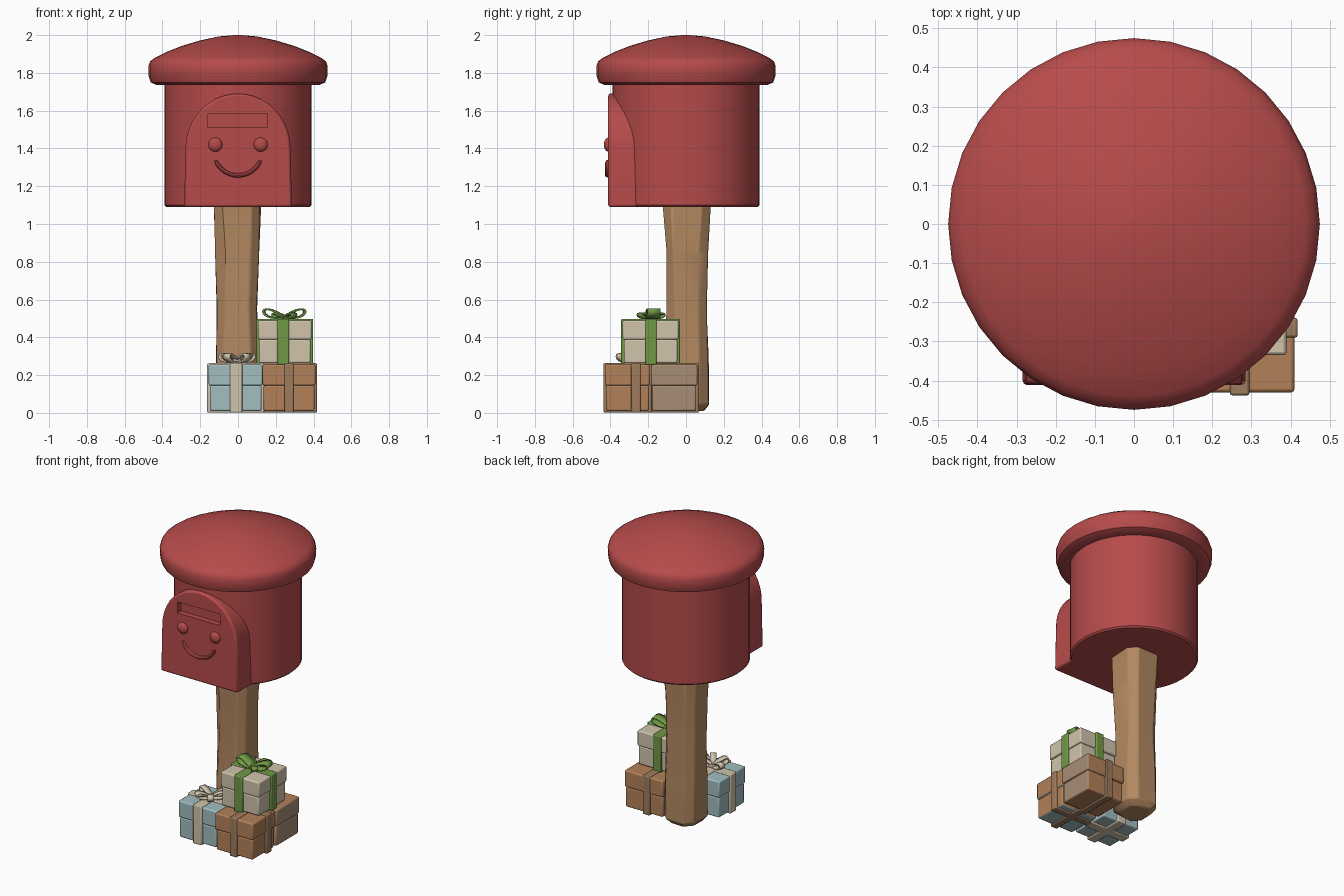
import bpy, bmesh, math, random
from mathutils import Vector, Matrix

if "Cube" in bpy.data.objects:
    bpy.data.objects.remove(bpy.data.objects["Cube"])
random.seed(4)


def material(name, rgb):
    m = bpy.data.materials.new(name)
    m.use_nodes = True
    m.diffuse_color = (*rgb, 1)
    m.node_tree.nodes["Principled BSDF"].inputs["Base Color"].default_value = (*rgb, 1)
    return m


RED = material("postbox red", (0.47, 0.07, 0.07))
WOOD = material("post wood", (0.45, 0.25, 0.12))
KRAFT = material("kraft brown", (0.45, 0.22, 0.10))
TAN = material("grey tan", (0.39, 0.27, 0.18))
BLUE = material("pale blue", (0.36, 0.51, 0.53))
CREAM = material("cream", (0.63, 0.55, 0.41))
GREEN = material("ribbon green", (0.16, 0.32, 0.06))
BAND = material("brown ribbon", (0.34, 0.20, 0.11))


def finish(name, bm, *mats, bevel=0, segments=2):
    bmesh.ops.recalc_face_normals(bm, faces=bm.faces)
    me = bpy.data.meshes.new(name)
    bm.to_mesh(me)
    bm.free()
    ob = bpy.data.objects.new(name, me)
    bpy.context.collection.objects.link(ob)
    for m in mats:
        me.materials.append(m)
    if bevel:
        mod = ob.modifiers.new("Bevel", "BEVEL")
        mod.width, mod.segments = bevel, segments
        mod.limit_method, mod.angle_limit = "ANGLE", math.radians(40)
    return ob


def box(name, lo, hi, *mats, bevel=0):
    lo, hi = Vector(lo), Vector(hi)
    bm = bmesh.new()
    bmesh.ops.create_cube(bm, size=1)
    bmesh.ops.scale(bm, vec=hi - lo, verts=bm.verts)
    bmesh.ops.translate(bm, vec=(lo + hi) / 2, verts=bm.verts)
    return finish(name, bm, *mats, bevel=bevel)


def loft(name, rings, mat, **kw):
    """Skin a stack of rings that have equal point counts, capped at both ends."""
    bm = bmesh.new()
    rows = [[bm.verts.new(p) for p in ring] for ring in rings]
    n = len(rows[0])
    for a, b in zip(rows, rows[1:]):
        for i in range(n):
            bm.faces.new((a[i], a[(i + 1) % n], b[(i + 1) % n], b[i]))
    bm.faces.new(rows[0])
    bm.faces.new(rows[-1])
    return finish(name, bm, mat, **kw)


def lathe(name, profile, mat, n=32):
    return loft(name, [[(r * math.cos(t * math.tau / n), r * math.sin(t * math.tau / n), z)
                        for t in range(n)] for r, z in profile], mat)


# Round box body and domed lid
body = lathe("box_body", [(0.38, 1.09), (0.39, 1.10), (0.39, 1.75)], RED, 48)
lathe("domed_lid", [(0.38, 1.735), (0.43, 1.735), (0.462, 1.75), (0.474, 1.785), (0.475, 1.835),
                    (0.465, 1.862), (0.44, 1.88), (0.38, 1.91), (0.30, 1.942), (0.20, 1.972),
                    (0.10, 1.993), (0.02, 2.0)], RED)

# Arched front plate
outline = [(-0.285, 1.09)]
for i in range(21):
    a = math.pi * (1 - i / 20)
    outline.append((0.278 * math.cos(a), 1.40 + 0.29 * math.sin(a)))
outline.append((0.285, 1.09))
plate = loft("front_plate", [[(x, y, z) for x, z in outline] for y in (-0.412, -0.2)],
             RED, bevel=0.012)

# Letter slot
slot = box("slot_cutter", (-0.16, -0.5, 1.51), (0.155, -0.375, 1.585), RED)
slot.hide_render = True
slot.hide_viewport = True
for ob in (body, plate):
    cut = ob.modifiers.new("Slot", "BOOLEAN")
    cut.operation, cut.object, cut.solver = "DIFFERENCE", slot, "EXACT"

# Eyes
for side, x in (("left", 0.12), ("right", -0.12)):
    bm = bmesh.new()
    bmesh.ops.create_uvsphere(bm, u_segments=16, v_segments=10, radius=0.038)
    bmesh.ops.scale(bm, vec=(1, 0.65, 1), verts=bm.verts)
    bmesh.ops.translate(bm, vec=(x, -0.41, 1.42), verts=bm.verts)
    finish(side + "_eye", bm, RED)

# Smile, a round bead swept along an arc
smile = []
for i in range(17):
    a = math.radians(202 + 136 * i / 16)
    r = 0.011 if 0 < i < 16 else 0.006
    out = Vector((math.cos(a), 0, math.sin(a)))
    mid = Vector((0, -0.414, 1.385)) + out * 0.128
    smile.append([mid + r * (out * math.cos(t) + Vector((0, -1.4 * math.sin(t), 0)))
                  for t in (k * math.tau / 8 for k in range(8))])
loft("smile", smile, RED)

# Roughly hewn wooden post with chamfered corners
post = []
for z, s in ((0.01, 0.088), (0.045, 0.115), (0.3, 0.112), (0.55, 0.108), (0.85, 0.112), (1.1, 0.122)):
    c = 0.045
    ring = []
    for k in range(4):
        for p in ((s, c - s), (s, s - c)):
            v = Matrix.Rotation(k * math.pi / 2, 3, "Z") @ Vector((*p, z))
            jitter = Vector((random.uniform(-1, 1), random.uniform(-1, 1), 0)) * 0.006
            ring.append(v + jitter + Vector((-0.004, 0.004, 0)))
    post.append(ring)
loft("wooden_post", post, WOOD, bevel=0.008)


def bow_loop(name, centre, angle, length, height, width, mat):
    """A flat ribbon teardrop loop that leaves the centre in the given direction."""
    bm = bmesh.new()
    turn = Matrix.Rotation(angle, 3, "Z")
    rows = []
    for i in range(15):
        t = math.tau * i / 14
        x = length * (1 - math.cos(t)) / 2
        z = height * (0.55 * x / length - 0.5 * math.sin(t) * (0.35 + 0.65 * x / length))
        rows.append([bm.verts.new(Vector(centre) + turn @ Vector((x, y, z)))
                     for y in (-width / 2, width / 2)])
    for a, b in zip(rows, rows[1:]):
        bm.faces.new((a[0], a[1], b[1], b[0]))
    ob = finish(name, bm, mat)
    thick = ob.modifiers.new("Thickness", "SOLIDIFY")
    thick.thickness, thick.offset = 0.009, 0


def gift(name, lo, hi, mat, ribbon, band_x=None, band_y=None, width=0.06, bottom=None, side=None):
    """Box, overhanging lid and ribbon bands at the given x and y positions."""
    (x0, y0, z0), (x1, y1, z1) = lo, hi
    seam = z0 + 0.55 * (z1 - z0)
    mats = (mat, bottom or mat, side or mat)
    e, w, g = 0.006, width / 2, 0.008
    for part, a, b in (("base", (x0 + e, y0 + e, z0), (x1 - e, y1 - e, seam)),
                       ("lid", (x0, y0, seam), (x1, y1, z1))):
        ob = box(f"{name}_{part}", a, b, *mats, bevel=0.008)
        for f in ob.data.polygons:
            if f.normal.z < -0.9:
                f.material_index = 1
            elif f.normal.x > 0.9:
                f.material_index = 2
    if band_x is not None:
        box(name + "_ribbon_lengthwise", (band_x - w, y0 - g, z0 - g), (band_x + w, y1 + g, z1 + g),
            ribbon, bevel=0.006)
    if band_y is not None:
        box(name + "_ribbon_crosswise", (x0 - g, band_y - w, z0 - g), (x1 + g, band_y + w, z1 + g),
            ribbon, bevel=0.006)


def bow(name, centre, angles, length, height, width, mat):
    for i, a in enumerate(angles):
        bow_loop(f"{name}_loop_{i + 1}", centre, math.radians(a), length, height, width, mat)
    c, r = Vector(centre), Vector((0.02, 0.025, 0.014))
    box(name + "_knot", c - r, c + r, mat, bevel=0.008)


# Stacked presents
gift("blue_gift", (-0.155, -0.41, 0.01), (0.13, -0.13, 0.255), BLUE, CREAM, -0.01, -0.27, 0.065)
bow("blue_gift_bow", (-0.005, -0.28, 0.272), (20, 160, 235, 305), 0.095, 0.05, 0.04, CREAM)
gift("front_brown_gift", (0.13, -0.43, 0.01), (0.41, -0.19, 0.255), KRAFT, BAND,
     0.27, -0.265, 0.05, bottom=BLUE)
gift("back_brown_gift", (0.13, -0.185, 0.01), (0.415, 0.06, 0.255), KRAFT, BAND,
     0.25, None, 0.05, side=TAN)
gift("cream_gift", (0.105, -0.335, 0.263), (0.39, -0.04, 0.49), CREAM, GREEN, 0.24, -0.185, 0.06)
bow("cream_gift_bow", (0.245, -0.185, 0.506), (8, 172), 0.11, 0.055, 0.07, GREEN)
bow("cream_gift_tails", (0.245, -0.185, 0.503), (-50, 130), 0.08, 0.03, 0.04, GREEN)

# Smooth the rounded parts while keeping edges crisp
bpy.ops.object.select_all(action="DESELECT")
for ob in bpy.context.collection.objects:
    if ob.type == "MESH" and not ob.hide_viewport:
        ob.select_set(True)
        bpy.context.view_layer.objects.active = ob
bpy.ops.object.shade_smooth_by_angle(angle=math.radians(35))
